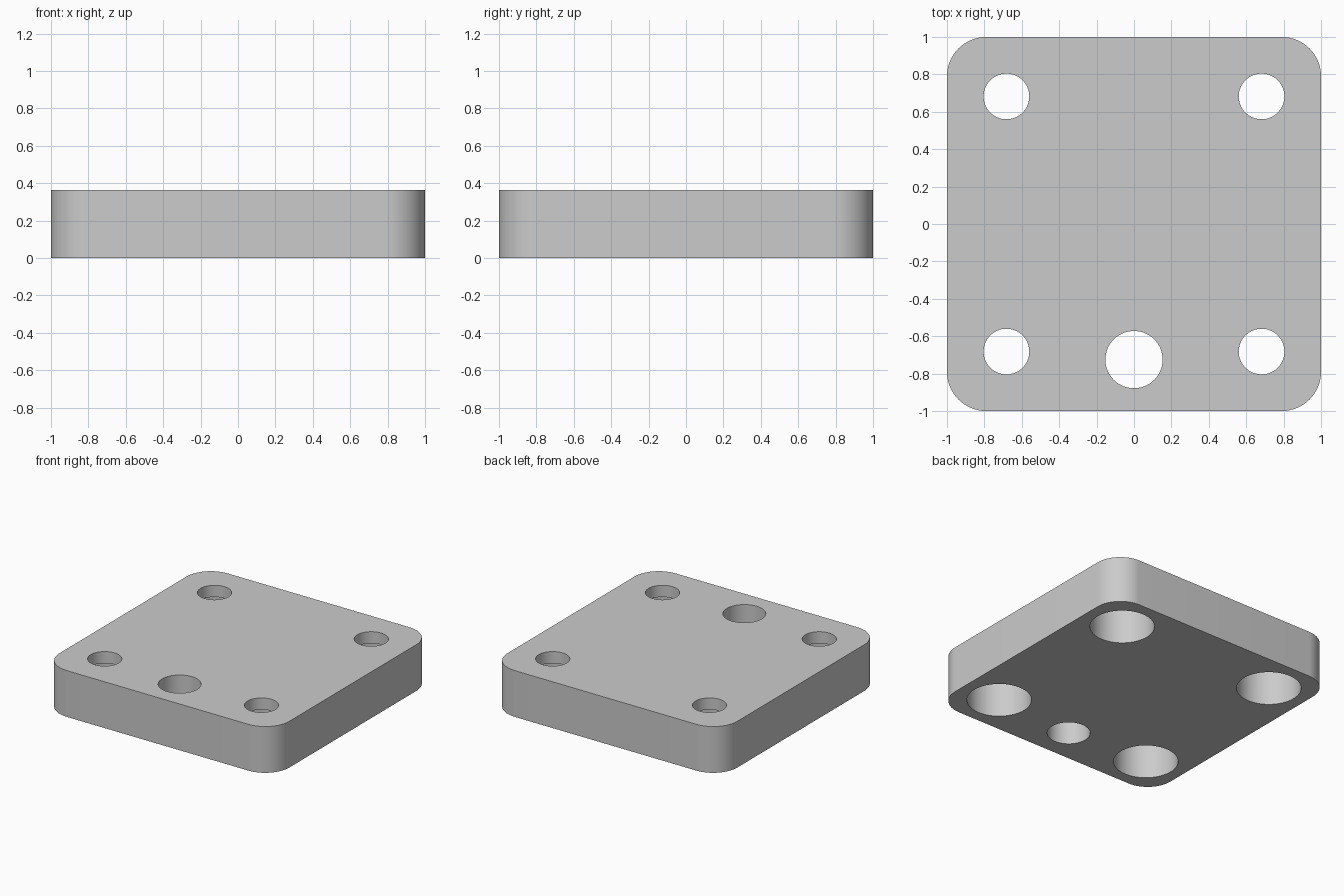
import bpy, bmesh
from math import radians
from mathutils import Matrix

cube = bpy.data.objects.get("Cube")
if cube:
    bpy.data.objects.remove(cube, do_unlink=True)

HEIGHT = 0.364
CORNER_RADIUS = 0.21
BORE_DEPTH = 0.272
SCREW = 0.682          # screw hole offset from the centre

grey = bpy.data.materials.new("plain grey")
grey.use_nodes = True
colour = (0.6, 0.6, 0.6, 1)
grey.diffuse_color = colour
grey.node_tree.nodes["Principled BSDF"].inputs["Base Color"].default_value = colour


def add_object(name, bm):
    mesh = bpy.data.meshes.new(name)
    bm.to_mesh(mesh)
    bm.free()
    mesh.materials.append(grey)
    obj = bpy.data.objects.new(name, mesh)
    bpy.context.collection.objects.link(obj)
    return obj


def cutter(name, x, y, radius, bottom, top):
    bm = bmesh.new()
    bmesh.ops.create_cone(bm, cap_ends=True, segments=64, radius1=radius,
                          radius2=radius, depth=top - bottom,
                          matrix=Matrix.Translation((x, y, (top + bottom) / 2)))
    obj = add_object(name, bm)
    obj.hide_render = True
    return obj


# Plate with rounded vertical corners
bm = bmesh.new()
bmesh.ops.create_cube(bm, size=1)
bmesh.ops.scale(bm, vec=(2, 2, HEIGHT), verts=bm.verts)
bmesh.ops.translate(bm, vec=(0, 0, HEIGHT / 2), verts=bm.verts)
uprights = [e for e in bm.edges if abs(e.verts[0].co.z - e.verts[1].co.z) > 0.1]
bmesh.ops.bevel(bm, geom=uprights, offset=CORNER_RADIUS, segments=16,
                profile=0.5, affect='EDGES')
plate = add_object("mounting_plate", bm)

# Screw holes, counterbored from below, and one plain hole near the front
cutters = [cutter("centre_hole_cutter", 0, -0.725, 0.153, -0.1, HEIGHT + 0.1)]
for x in (-SCREW, SCREW):
    for y in (-SCREW, SCREW):
        cutters.append(cutter("screw_hole_cutter", x, y, 0.122, -0.2, HEIGHT + 0.1))
        cutters.append(cutter("counterbore_cutter", x, y, 0.23, -0.1, BORE_DEPTH))

bpy.context.view_layer.objects.active = plate
plate.select_set(True)
for tool in cutters:
    cut = plate.modifiers.new(tool.name, 'BOOLEAN')
    cut.operation = 'DIFFERENCE'
    cut.solver = 'EXACT'
    cut.object = tool
    bpy.ops.object.modifier_apply(modifier=cut.name)
for tool in cutters:
    bpy.data.objects.remove(tool, do_unlink=True)

# Smooth round walls, crisp rims
bpy.ops.object.select_all(action='DESELECT')
plate.select_set(True)
bpy.ops.object.shade_smooth_by_angle(angle=radians(30))
